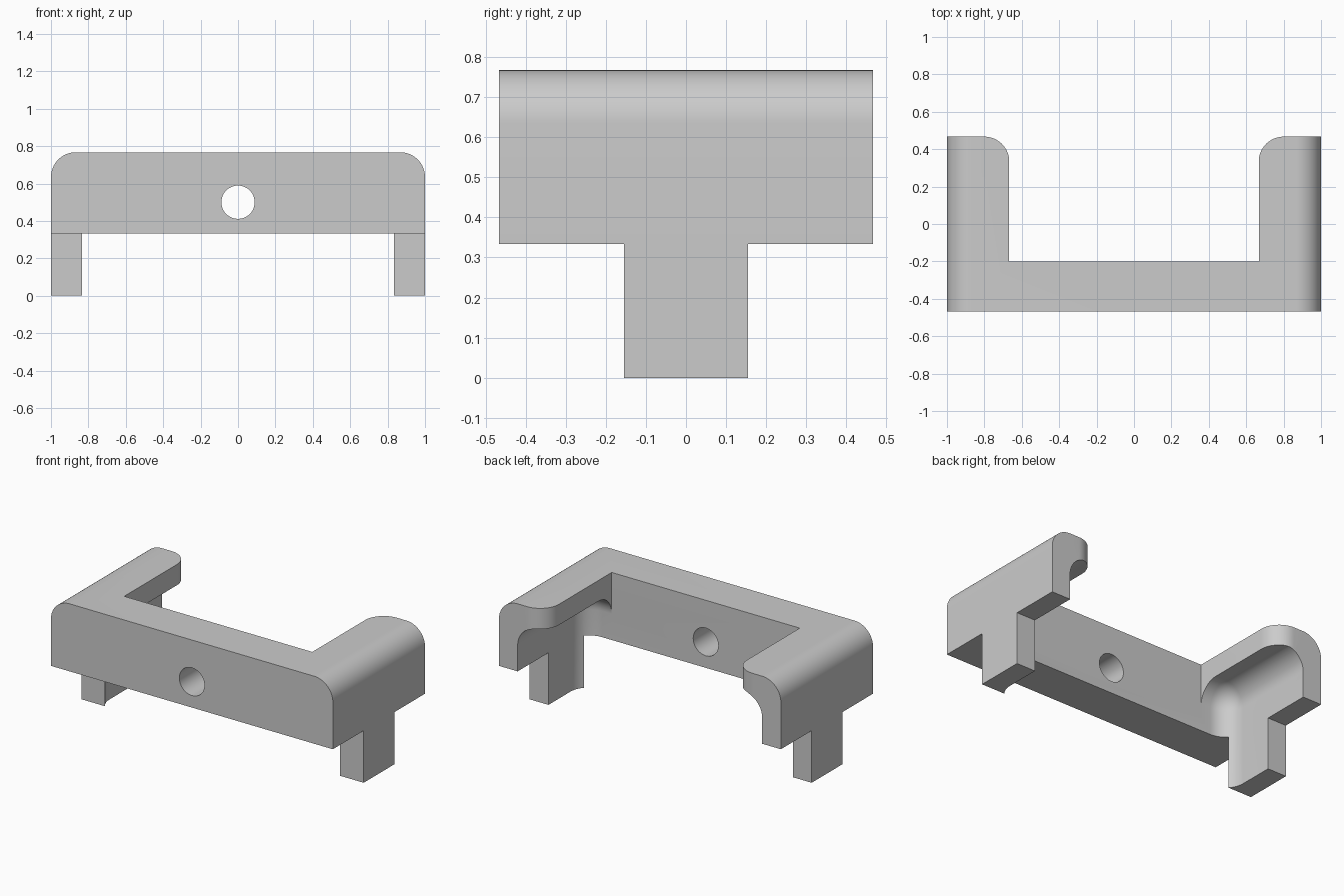
import bpy, bmesh, math

if "Cube" in bpy.data.objects:
    bpy.data.objects.remove(bpy.data.objects["Cube"], do_unlink=True)

R = 0.133          # shared fillet radius and wall thickness
DEPTH = 0.467      # half depth

grey = bpy.data.materials.new("light grey")
grey.use_nodes = True
colour = (0.6, 0.6, 0.6, 1)
grey.diffuse_color = colour
grey.node_tree.nodes["Principled BSDF"].inputs["Base Color"].default_value = colour


def arc(cx, cy, start, end, steps=16):
    angles = [math.radians(start + (end - start) * i / steps) for i in range(steps + 1)]
    return [(cx + R * math.cos(a), cy + R * math.sin(a)) for a in angles]


def add_object(name, bm):
    bmesh.ops.recalc_face_normals(bm, faces=bm.faces[:])
    mesh = bpy.data.meshes.new(name)
    bm.to_mesh(mesh)
    bm.free()
    mesh.materials.append(grey)
    obj = bpy.data.objects.new(name, mesh)
    bpy.context.collection.objects.link(obj)
    return obj


def prism(name, outline, place, offset):
    """Extrude a 2D outline, mapped into space by place, along offset."""
    bm = bmesh.new()
    face = bm.faces.new([bm.verts.new(place(*p)) for p in outline])
    new = bmesh.ops.extrude_face_region(bm, geom=[face])["geom"]
    bmesh.ops.translate(bm, vec=offset, verts=[v for v in new if isinstance(v, bmesh.types.BMVert)])
    return add_object(name, bm)


def box(name, low, high, bevel=0):
    bm = bmesh.new()
    bmesh.ops.create_cube(bm, size=1)
    for v in bm.verts:
        v.co = [high[i] if v.co[i] > 0 else low[i] for i in range(3)]
    if bevel:
        bmesh.ops.bevel(bm, geom=bm.edges[:], offset=bevel, segments=14, profile=0.5, affect='EDGES')
    return add_object(name, bm)


# Solid bracket block with rounded upper shoulders
shoulder = arc(1 - R, 0.767 - R, 0, 90)
outline = [(1, 0)] + shoulder + [(-x, z) for x, z in reversed(shoulder)] + [(-1, 0)]
bracket = prism("bracket", outline, lambda x, z: (x, -DEPTH, z), (0, 2 * DEPTH, 0))

# Opening between the arms, flared around the rounded arm tips
flare = arc(0.667 + R, DEPTH - R, 180, 90)
side = [(0.667, -0.2)] + flare + [(0.667 + R, 0.6)]
opening = prism("opening_cutter", side + [(-x, y) for x, y in reversed(side)],
                lambda x, y: (x, y, 0.42), (0, 0, 0.6))

# Round bolt hole through the front wall
hole = prism("hole_cutter",
             [(0.089 * math.cos(i * math.tau / 48), 0.5 + 0.089 * math.sin(i * math.tau / 48))
              for i in range(48)],
             lambda x, z: (x, -0.6, z), (0, 0.6, 0))

# Filleted inner pocket, then the spaces in front of and behind the legs
cutters = [
    box("pocket_cutter", (-0.867, -0.2, -0.5), (0.867, 1, 0.634), R),
    box("front_leg_space_cutter", (-1.2, -0.7, -0.2), (1.2, -0.155, 0.334)),
    box("back_leg_space_cutter", (-1.2, 0.155, -0.2), (1.2, 0.7, 0.334)),
    opening, hole,
]

bpy.context.view_layer.objects.active = bracket
bracket.select_set(True)
for cutter in cutters:
    mod = bracket.modifiers.new(cutter.name, 'BOOLEAN')
    mod.operation = 'DIFFERENCE'
    mod.solver = 'EXACT'
    mod.object = cutter
    bpy.ops.object.modifier_apply(modifier=mod.name)
    bpy.data.objects.remove(cutter, do_unlink=True)

bpy.ops.object.shade_smooth_by_angle(angle=math.radians(30))
